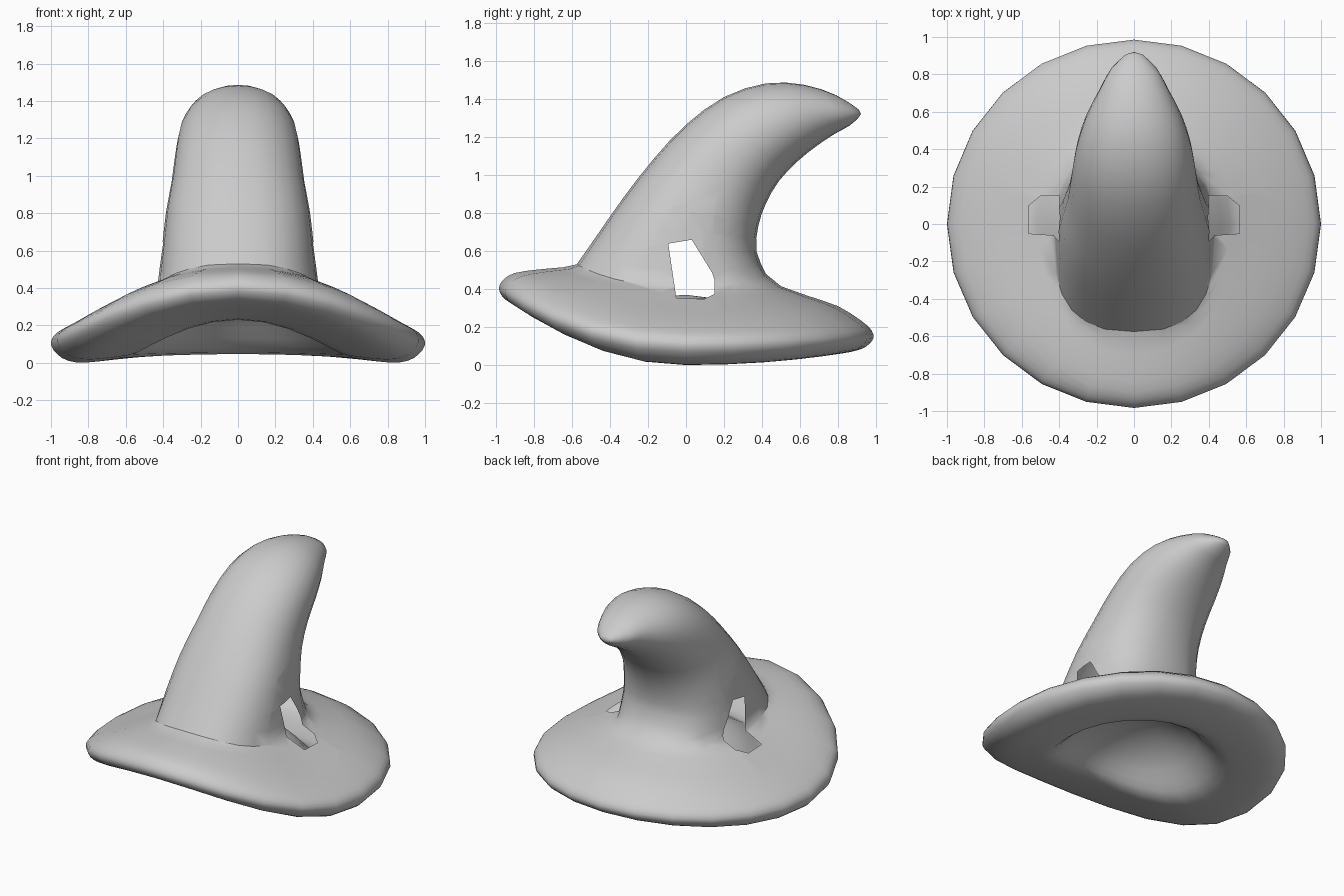
import bpy, bmesh
from math import sin, cos, pi
from mathutils import Vector

if "Cube" in bpy.data.objects:
    bpy.data.objects.remove(bpy.data.objects["Cube"])

N = 24

# Crown rings from tip down: front (y,z), back (y,z), half width, side sag, roundness
CROWN = [
    (.908, 1.345, .905, 1.30, .045, 0, 1),
    (.79, 1.42, .86, 1.26, .125, 0, 1),
    (.62, 1.475, .78, 1.215, .19, 0, 1),
    (.42, 1.482, .69, 1.155, .26, 0, .97),
    (.20, 1.41, .59, 1.075, .31, 0, .95),
    (0, 1.265, .49, .97, .335, 0, .93),
    (-.17, 1.085, .42, .85, .355, 0, .9),
    (-.33, .88, .38, .73, .385, 0, .85),
    (-.47, .68, .37, .60, .407, .03, .8),
    (-.575, .53, .42, .48, .43, .09, .75),
]
# Brim and head cavity rings: radius, z at the front, side and back
BRIM = [
    (.645, .515, .515, .375, .50, .415),
    (.78, .503, .62, .327, .64, .365),
    (.90, .485, .80, .25, .80, .31),
    (.955, .455, .93, .185, .92, .235),
    (.980, .42, .985, .145, .975, .185),
    (.980, .385, 1.0, .095, .985, .14),
    (.95, .345, .965, .045, .95, .10),
    (.90, .322, .91, .012, .90, .078),
    (.82, .295, .82, .001, .82, .062),
    (.66, .25, .68, .018, .70, .05),
    (.53, .23, .56, .045, .58, .055),
    (.45, .265, .47, .13, .48, .13),
    (.33, .32, .34, .265, .35, .265),
    (.16, .36, .16, .35, .16, .35),
]


def refine(rows):
    """Insert a smooth in-between row between each pair."""
    out = []
    for i in range(len(rows) - 1):
        a, b, c, d = (rows[min(max(i + k, 0), len(rows) - 1)] for k in (-1, 0, 1, 2))
        out.append(b)
        out.append(tuple((9 * (q + r) - p - s) / 16 for p, q, r, s in zip(a, b, c, d)))
    return out + [rows[-1]]


def spow(v, e):
    return abs(v) ** e * (1 if v >= 0 else -1)


def crown_point(ring, a):
    fy, fz, by, bz, w, sag, e = ring
    c, s = spow(cos(a), e), spow(sin(a), e)
    return (w * c, (fy + by) / 2 + (by - fy) / 2 * s,
            (fz + bz) / 2 + (bz - fz) / 2 * s - sag * cos(a) ** 2)


def brim_point(ring, a):
    front, side, back = ring[:2], ring[2:4], ring[4:]
    k = abs(sin(a)) ** 2.1
    end = front if sin(a) < 0 else back
    r, z = (side[i] + (end[i] - side[i]) * k for i in (0, 1))
    return (r * cos(a), r * sin(a), z)


# Loft the whole hat as one skin
bm = bmesh.new()
angles = [2 * pi * i / N for i in range(N)]
crown, brim = refine(CROWN), refine(BRIM)
rings = [[bm.verts.new(crown_point(r, a)) for a in angles] for r in crown]
rings += [[bm.verts.new(brim_point(r, a)) for a in angles] for r in brim]
for upper, lower in zip(rings, rings[1:]):
    for i in range(N):
        j = (i + 1) % N
        bm.faces.new((upper[i], lower[i], lower[j], upper[j]))
for ring, centre in ((rings[0], (0, .92, 1.32)), (rings[-1], (0, 0, .37))):
    tip = bm.verts.new(centre)
    for i in range(N):
        bm.faces.new((ring[i], ring[(i + 1) % N], tip))
bmesh.ops.recalc_face_normals(bm, faces=bm.faces[:])
for f in bm.faces:
    f.smooth = True

# Hard seam where the crown front meets the brim
seam = rings[len(crown) - 1]
for i in range(N):
    j = (i + 1) % N
    if sin(angles[i]) < -.2 and sin(angles[j]) < -.2:
        bm.edges.get((seam[i], seam[j])).smooth = False

# Ear holes on both sides, each bounded by planes (point, outward normal)
for sx in (1, -1):
    planes = [
        (Vector((0, -.055, .38)), Vector((0, -.27, -.04))),
        (Vector((0, .15, 0)), Vector((0, 1, 0))),
        (Vector((0, .03, .66)), Vector((0, .21, .13))),
        (Vector((0, .10, .60)), Vector((0, .15, .05))),
        (Vector((0, -.09, .64)), Vector((0, -.02, .12))),
        (Vector((sx * .565, 0, 0)), Vector((sx, 0, 0))),
        (Vector((sx * .50, .15, 0)), Vector((sx * .05, .06, 0))),
    ]

    def near():
        out = []
        for f in bm.faces:
            c = f.calc_center_median()
            if c.x * sx > .33 and abs(c.y) < .35 and .29 < c.z < .85:
                out.append(f)
        return out

    for co, no in planes:
        faces = near()
        geom = faces + list({e for f in faces for e in f.edges}) \
            + list({v for f in faces for v in f.verts})
        bmesh.ops.bisect_plane(bm, geom=geom, dist=1e-5, plane_co=co, plane_no=no)
    hole = [f for f in near()
            if all((f.calc_center_median() - co).dot(no) < 0 for co, no in planes)]
    bmesh.ops.delete(bm, geom=hole, context='FACES')

mesh = bpy.data.meshes.new("pointed_hat")
bm.to_mesh(mesh)
bm.free()
hat = bpy.data.objects.new("pointed_hat", mesh)
bpy.context.collection.objects.link(hat)
